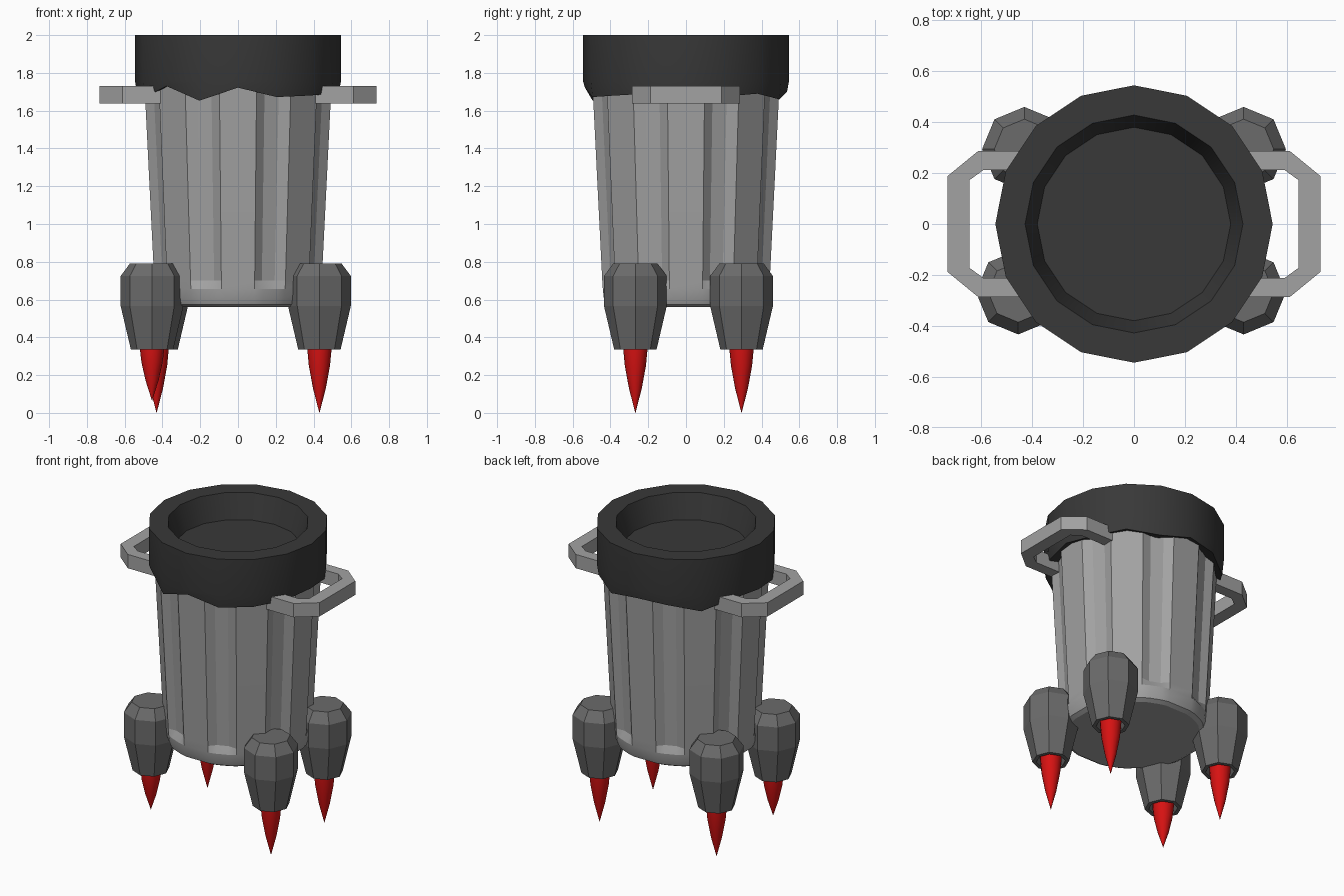
import bpy, bmesh, math
from math import sin, cos, radians, pi

if "Cube" in bpy.data.objects:
    bpy.data.objects.remove(bpy.data.objects["Cube"])


def material(name, rgb):
    m = bpy.data.materials.new(name)
    m.diffuse_color = (*rgb, 1)
    m.use_nodes = True
    m.node_tree.nodes["Principled BSDF"].inputs["Base Color"].default_value = m.diffuse_color
    return m


STEEL = material("light steel", (0.36, 0.36, 0.36))
DARK = material("dark grey metal", (0.145, 0.145, 0.145))
BLACK = material("black rubber", (0.04, 0.04, 0.04))
RED = material("red flame", (0.68, 0.006, 0.006))


def finish(bm, name, mat, angle=None):
    bmesh.ops.recalc_face_normals(bm, faces=bm.faces)
    me = bpy.data.meshes.new(name)
    bm.to_mesh(me)
    bm.free()
    me.materials.append(mat)
    ob = bpy.data.objects.new(name, me)
    bpy.context.collection.objects.link(ob)
    if angle:
        bpy.ops.object.select_all(action='DESELECT')
        bpy.context.view_layer.objects.active = ob
        ob.select_set(True)
        bpy.ops.object.shade_smooth_by_angle(angle=radians(angle))
    return ob


def loft(rings, name, mat, angle=None, cap=True, close=False):
    """Skin a list of equal-length point rings."""
    bm = bmesh.new()
    vs = [[bm.verts.new(p) for p in ring] for ring in rings]
    n = len(vs[0])
    pairs = list(zip(vs, vs[1:])) + ([(vs[-1], vs[0])] if close else [])
    for a, b in pairs:
        for i in range(n):
            j = (i + 1) % n
            bm.faces.new((a[i], a[j], b[j], b[i]))
    if cap and not close:
        bm.faces.new(vs[0])
        bm.faces.new(vs[-1])
    bmesh.ops.remove_doubles(bm, verts=bm.verts, dist=1e-5)
    return finish(bm, name, mat, angle)


def circle(r, z, n, cx=0, cy=0):
    return [(cx + r * sin(2 * pi * k / n), cy - r * cos(2 * pi * k / n), z)
            for k in range(n)]


# Fluted bin body: eight flat ribs with sunken grooves between them
def body_ring(r, z, depth):
    pts = []
    for s in range(8):
        for a, d in ((-11.25, 0), (11.25, 0), (17.5, 1), (27.5, 1)):
            t = radians(45 * s + a)
            rr = r - d * depth
            pts.append((rr * sin(t), -rr * cos(t), z))
    return pts


loft([body_ring(0.405, 0.56, 0), body_ring(0.432, 0.575, 0),
      body_ring(0.444, 0.61, 0), body_ring(0.449, 0.655, 0),
      body_ring(0.452, 0.70, 0.032), body_ring(0.508, 1.80, 0.036)],
     "bin_body", STEEL, 22)

# Rolled liner rim with an uneven lower edge and a shallow well on top
hem = [1.722, 1.672, 1.68, 1.69, 1.70, 1.675, 1.69, 1.66,
       1.70, 1.69, 1.65, 1.70, 1.695, 1.67, 1.73, 1.653]
hem_out = [(x, y, hem[k]) for k, (x, y, z) in enumerate(circle(0.535, 0, 16))]
hem_in = [(x, y, hem[k] + 0.02) for k, (x, y, z) in enumerate(circle(0.47, 0, 16))]
loft([hem_in, hem_out, circle(0.545, 1.755, 16), circle(0.545, 2.0, 16),
      circle(0.428, 2.0, 16), circle(0.38, 1.84, 16)], "liner_rim", BLACK, 35)

# Side handles: chamfered flat loops running into the body
for side, name in ((1, "right_handle"), (-1, "left_handle")):
    outer = [(0.41, 0.287), (0.612, 0.287), (0.733, 0.188)]
    inner = [(0.41, 0.212), (0.592, 0.212), (0.647, 0.172)]
    outer += [(x, -y) for x, y in reversed(outer)]
    inner += [(x, -y) for x, y in reversed(inner)]
    bm = bmesh.new()
    o = [bm.verts.new((side * x, y, 1.638)) for x, y in outer]
    i = [bm.verts.new((side * x, y, 1.638)) for x, y in inner]
    faces = [bm.faces.new((o[k], o[k + 1], i[k + 1], i[k])) for k in range(5)]
    ext = bmesh.ops.extrude_face_region(bm, geom=faces, use_keep_orig=True)
    for v in ext["geom"]:
        if isinstance(v, bmesh.types.BMVert):
            v.co.z = 1.73
    finish(bm, name, STEEL)

# Four thruster pods with hollow nozzles and flames
pods = {"front_right": (0.431, -0.268, 0.0), "front_left": (-0.455, -0.268, 0.065),
        "back_right": (0.431, 0.294, 0.0), "back_left": (-0.431, 0.294, 0.0)}
for name, (x, y, tip) in pods.items():
    profile = [(0.072, 0.40), (0.088, 0.335), (0.112, 0.335), (0.166, 0.565),
               (0.166, 0.725), (0.118, 0.79)]
    loft([circle(r, z, 8, x, y) for r, z in profile], name + "_thruster", DARK)
    k = (0.335 - tip) / 0.335
    flame = [(0.066, 0.40), (0.064, 0.335), (0.056, 0.25), (0.034, 0.13), (0.0005, 0)]
    loft([circle(r, z if z > 0.335 else tip + z * k, 16, x, y) for r, z in flame],
         name + "_flame", RED, 40)
